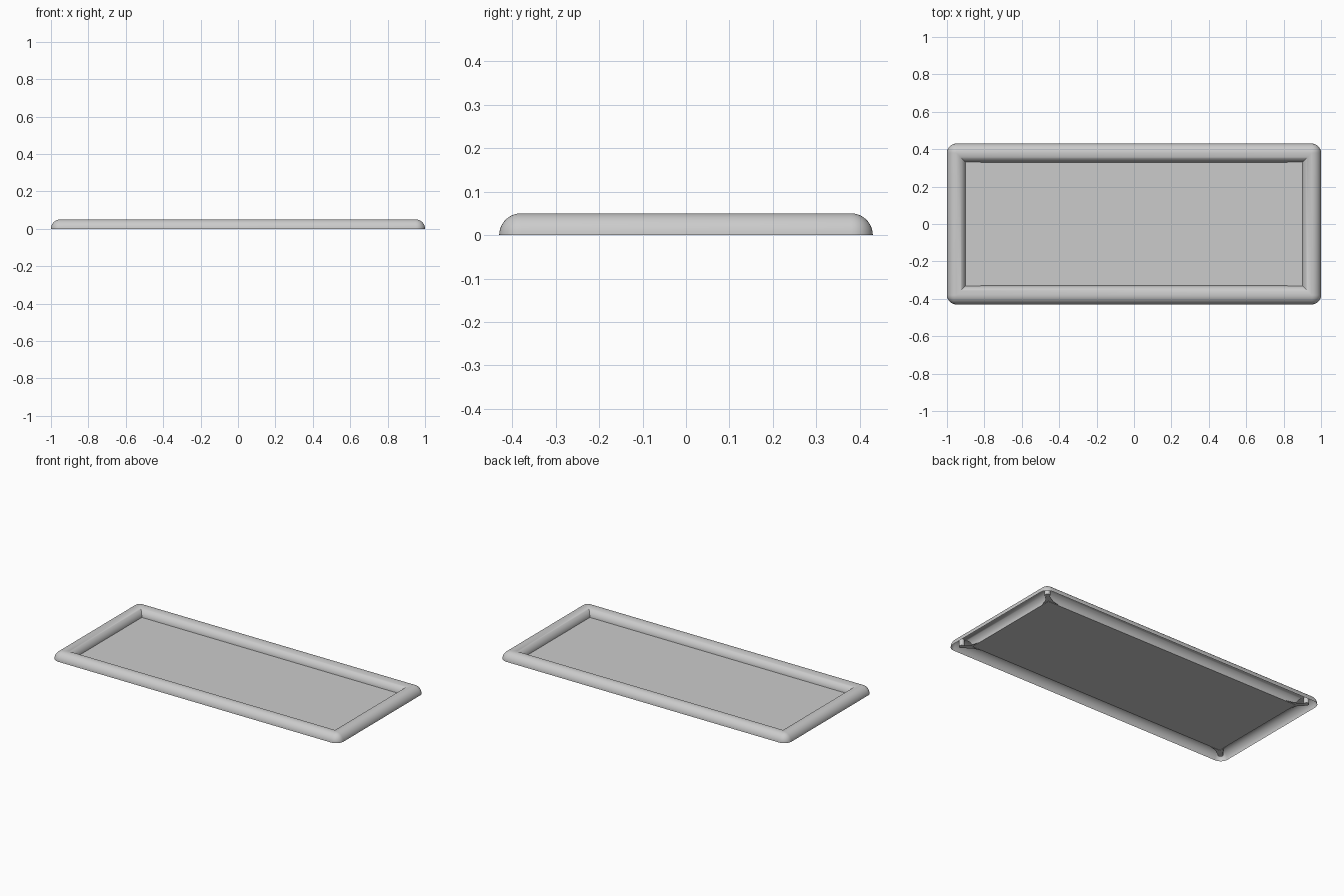
import bpy, bmesh, math

if "Cube" in bpy.data.objects:
    bpy.data.objects.remove(bpy.data.objects["Cube"])

RX, RY, R = 0.95, 0.38, 0.05      # ridge rectangle and half-round radius
ARC, PROFILE = 8, 20
CORNERS = [(1, 1), (-1, 1), (-1, -1), (1, -1)]


def finish(name, bm, smooth):
    bmesh.ops.remove_doubles(bm, verts=bm.verts, dist=1e-5)
    mesh = bpy.data.meshes.new(name)
    bm.to_mesh(mesh)
    bm.free()
    ob = bpy.data.objects.new(name, mesh)
    bpy.context.collection.objects.link(ob)
    if smooth:
        bpy.ops.object.select_all(action='DESELECT')
        ob.select_set(True)
        bpy.context.view_layer.objects.active = ob
        bpy.ops.object.shade_smooth_by_angle(angle=math.radians(35))
    return ob


def ring(d, z):
    """Rectangle offset by d: round corners outward, mitred corners inward."""
    pts = []
    for i, (sx, sy) in enumerate(CORNERS):
        for k in range(ARC + 1):
            a = math.pi / 2 * (i + k / ARC)
            ox, oy = (d * math.cos(a), d * math.sin(a)) if d > 0 else (d * sx, d * sy)
            pts.append((sx * RX + ox, sy * RY + oy, z))
    return pts


# Half-round hollow rim
bm = bmesh.new()
rows = []
for j in range(PROFILE + 1):
    t = math.pi * j / PROFILE
    rows.append([bm.verts.new(p) for p in ring(R * math.cos(t), R * math.sin(t))])
for a, b in zip(rows, rows[1:]):
    n = len(a)
    for i in range(n):
        bm.faces.new((a[i], a[(i + 1) % n], b[(i + 1) % n], b[i]))
finish("rim", bm, True)

# Flat panel with flared tabs running under the rim corners
bm = bmesh.new()
outline = []
for i, (sx, sy) in enumerate(CORNERS):
    tab = [(0.90, 0.27), (0.915, 0.325), (0.945, 0.355),
           (0.925, 0.375), (0.88, 0.345), (0.82, 0.33)]
    if i % 2:
        tab.reverse()
    outline += [bm.verts.new((sx * x, sy * y, 0.002)) for x, y in tab]
bm.faces.new(outline)
finish("panel", bm, False)

# Small posts joining the tabs to the rim corners
for i, (sx, sy) in enumerate(CORNERS):
    bm = bmesh.new()
    bmesh.ops.create_cone(bm, cap_ends=True, segments=16, radius1=0.016,
                          radius2=0.016, depth=0.04)
    bmesh.ops.translate(bm, verts=bm.verts, vec=(sx * 0.942, sy * 0.372, 0.024))
    finish(f"corner_post_{i + 1}", bm, True)
